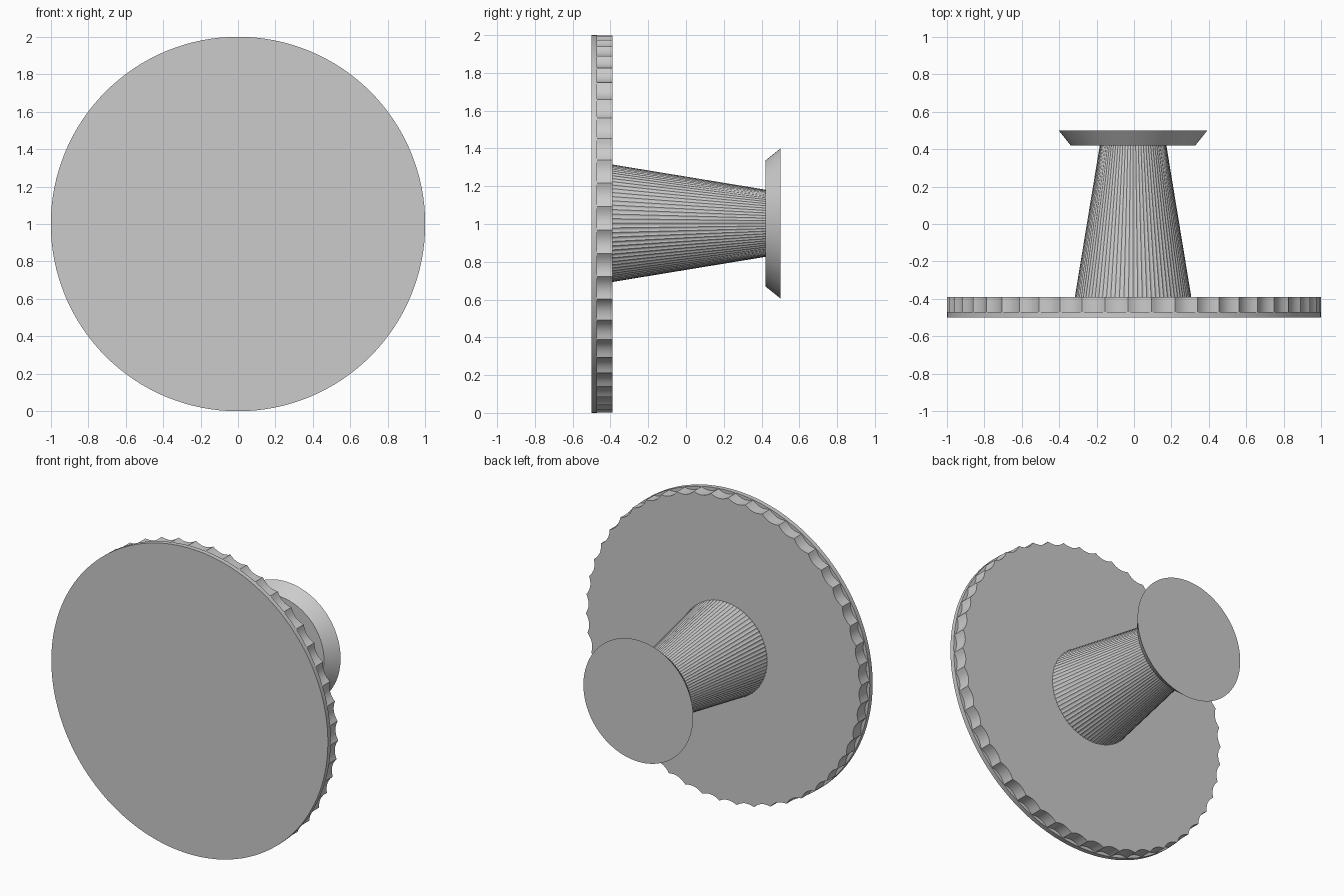
import bpy, bmesh, math

if "Cube" in bpy.data.objects:
    bpy.data.objects.remove(bpy.data.objects["Cube"])


def lathe_part(name, sections, flutes=0, depth=0.0, phase=0.0, steps=6, center=(0, 1), smooth=30):
    """Solid along y. sections = [(y, radius)]; optional concave flutes around the rim."""
    n = flutes * steps if flutes else 128
    bm = bmesh.new()
    rings = []
    for y, r in sections:
        ring = []
        for i in range(n):
            a = 2 * math.pi * i / n
            rr = r
            if flutes:
                u = (i % steps) / steps
                a += phase * 2 * math.pi / flutes
                rr = r * (1 - depth * 4 * u * (1 - u))
            ring.append(bm.verts.new((center[0] + rr * math.cos(a), y, center[1] + rr * math.sin(a))))
        rings.append(ring)
    for lo, hi in zip(rings, rings[1:]):
        for i in range(n):
            j = (i + 1) % n
            bm.faces.new((lo[i], lo[j], hi[j], hi[i]))
    bm.faces.new(rings[0])
    bm.faces.new(rings[-1])
    bmesh.ops.recalc_face_normals(bm, faces=bm.faces)
    mesh = bpy.data.meshes.new(name)
    bm.to_mesh(mesh)
    bm.free()
    obj = bpy.data.objects.new(name, mesh)
    bpy.context.collection.objects.link(obj)
    bpy.ops.object.select_all(action='DESELECT')
    obj.select_set(True)
    bpy.context.view_layer.objects.active = obj
    bpy.ops.object.shade_smooth_by_angle(angle=math.radians(smooth))
    return obj


# Plain front plate
lathe_part("face_disc", [(-0.5, 1.0), (-0.47, 1.0)])
# Scalloped grip ring behind the plate
lathe_part("scalloped_rim", [(-0.47, 0.998), (-0.39, 0.998)], flutes=50, depth=0.02, phase=-0.25, steps=8)
# Tapered, finely fluted stem
lathe_part("fluted_stem", [(-0.39, 0.311), (0.42, 0.178)], flutes=80, depth=0.014,
           steps=4, center=(-0.005, 1.004), smooth=25)
# Flared end cap
lathe_part("end_cap", [(0.42, 0.333), (0.5, 0.397)], center=(-0.005, 1.003))
